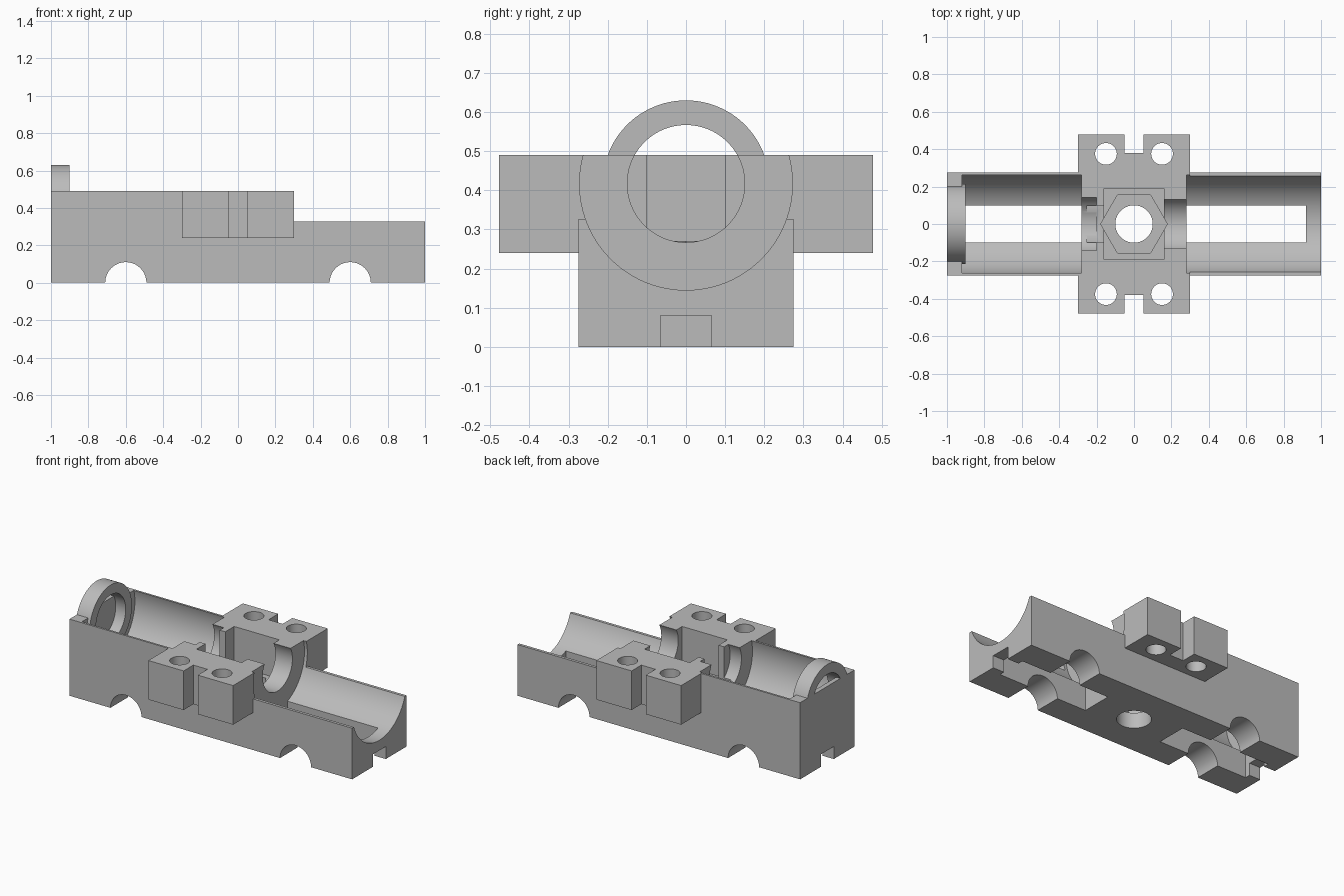
import bpy
import bmesh
from math import pi
from mathutils import Matrix

if "Cube" in bpy.data.objects:
    bpy.data.objects.remove(bpy.data.objects["Cube"], do_unlink=True)

grey = bpy.data.materials.new("plain grey")
grey.use_nodes = True
grey.diffuse_color = (0.5, 0.5, 0.5, 1)
grey.node_tree.nodes["Principled BSDF"].inputs["Base Color"].default_value = (0.5, 0.5, 0.5, 1)

AXIS_Z = 0.417   # height of the barrel axis
TOP = 0.49


def finish(name, bm):
    mesh = bpy.data.meshes.new(name)
    bm.to_mesh(mesh)
    bm.free()
    mesh.materials.append(grey)
    obj = bpy.data.objects.new(name, mesh)
    bpy.context.collection.objects.link(obj)
    return obj


def box(name, x0, x1, y0, y1, z0, z1):
    bm = bmesh.new()
    size = Matrix.Diagonal((x1 - x0, y1 - y0, z1 - z0, 1))
    middle = Matrix.Translation(((x0 + x1) / 2, (y0 + y1) / 2, (z0 + z1) / 2))
    bmesh.ops.create_cube(bm, size=1, matrix=middle @ size)
    return finish(name, bm)


def cylinder(name, axis, centre, radius, length, sides=64):
    turn = {"x": Matrix.Rotation(pi / 2, 4, "Y"),
            "y": Matrix.Rotation(pi / 2, 4, "X"),
            "z": Matrix.Rotation(pi / 2, 4, "Z")}[axis]
    bm = bmesh.new()
    bmesh.ops.create_cone(bm, cap_ends=True, segments=sides, radius1=radius,
                          radius2=radius, depth=length,
                          matrix=Matrix.Translation(centre) @ turn)
    return finish(name, bm)


def barrel(name, x0, x1, radius):
    return cylinder(name, "x", ((x0 + x1) / 2, 0, AXIS_Z), radius, x1 - x0, 96)


def combine(obj, other, operation="DIFFERENCE"):
    mod = obj.modifiers.new("cut", "BOOLEAN")
    mod.operation = operation
    mod.solver = "EXACT"
    mod.object = other
    bpy.context.view_layer.objects.active = obj
    bpy.ops.object.modifier_apply(modifier=mod.name)
    bpy.data.objects.remove(other, do_unlink=True)


def smooth(obj):
    bpy.ops.object.select_all(action="DESELECT")
    obj.select_set(True)
    bpy.context.view_layer.objects.active = obj
    bpy.ops.object.shade_smooth_by_angle(angle=pi / 6)


# Main body with a lower section at one end
body = box("body", -1, 1, -0.275, 0.275, 0, TOP)
combine(body, box("step", 0.3, 1.1, -0.4, 0.4, 0.327, 0.8))

# Round troughs either side of the central block
combine(body, barrel("trough_long", -0.92, -0.28, 0.272))
combine(body, barrel("trough_open", 0.28, 1.1, 0.272))

# Floor slots, end grooves and axle arches
for side in (-1, 1):
    x0, x1 = sorted((side * 0.28, side * 0.92))
    combine(body, box("floor_slot", x0, x1, -0.1, 0.1, -0.1, 0.3))
    x0, x1 = sorted((side * 0.9, side * 1.1))
    combine(body, box("end_groove", x0, x1, -0.065, 0.065, -0.1, 0.08))
    combine(body, cylinder("axle_arch", "y", (side * 0.6, 0, 0), 0.11, 0.8))

# Central pocket, hexagonal nut seat and through hole
combine(body, box("pocket", -0.16, 0.16, -0.19, 0.19, 0.24, 0.8))
combine(body, cylinder("nut_seat", "z", (0, 0, 0.2), 0.178, 0.2, 6))
combine(body, cylinder("bolt_hole", "z", (0, 0, 0.1), 0.1, 0.4))

# Bores and the square channel opening into the pocket
combine(body, barrel("bore_front", 0.1, 0.35, 0.15))
combine(body, barrel("bore_rear", -0.35, -0.2, 0.16))
combine(body, box("channel", -0.25, -0.1, -0.1, 0.1, 0.27, 0.8))

# End ring standing above a shallow round recess
combine(body, barrel("recess", -0.97, -0.85, 0.15))
ring = barrel("ring", -1, -0.9, 0.213)
combine(ring, barrel("ring_hole", -1.1, -0.8, 0.15))
combine(body, ring, "UNION")
smooth(body)

# Side mounting lugs with screw holes
for side, name in ((-1, "front_lug"), (1, "back_lug")):
    y0, y1 = sorted((side * 0.275, side * 0.478))
    lug = box(name, -0.3, 0.3, y0, y1, 0.24, TOP)
    y0, y1 = sorted((side * 0.38, side * 0.6))
    combine(lug, box("lug_notch", -0.05, 0.05, y0, y1, 0.1, 0.7))
    for x in (-0.15, 0.15):
        combine(lug, cylinder("screw_hole", "z", (x, side * 0.375, 0.36), 0.058, 0.6, 48))
    smooth(lug)
